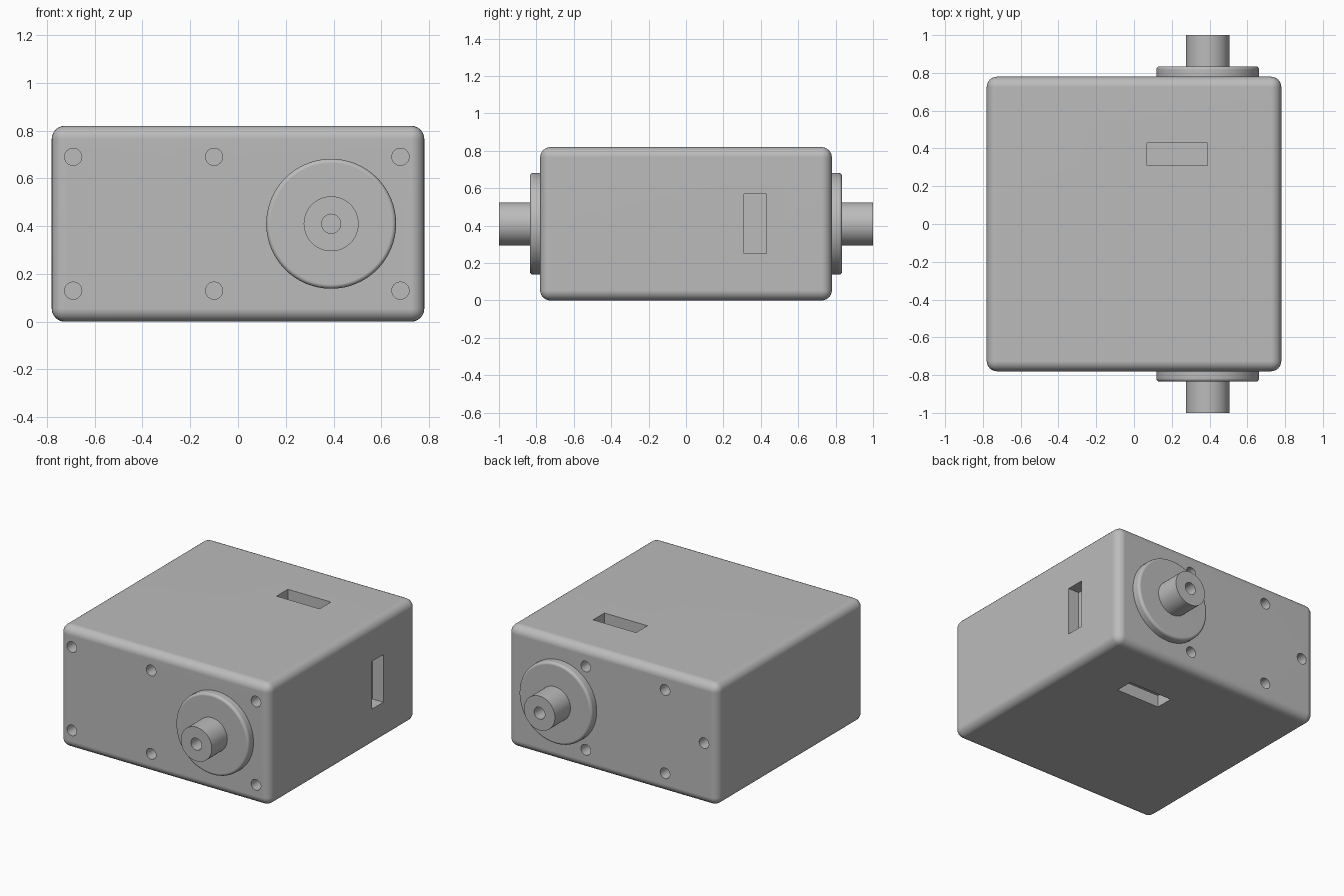
import bpy, bmesh, math
from mathutils import Matrix, Vector

cube = bpy.data.objects.get("Cube")
if cube:
    bpy.data.objects.remove(cube, do_unlink=True)

HALF, HEIGHT = 0.78, 0.82
MID = HEIGHT / 2
AXLE_X = 0.39

grey = bpy.data.materials.new("housing_grey")
grey.use_nodes = True
colour = (0.5, 0.5, 0.5, 1)
grey.diffuse_color = colour
grey.node_tree.nodes["Principled BSDF"].inputs["Base Color"].default_value = colour


def add_box(bm, centre, size):
    m = Matrix.Translation(centre) @ Matrix.Diagonal((*size, 1))
    bmesh.ops.create_cube(bm, size=1, matrix=m)


def add_rod(bm, x, z, y0, y1, radius, sides):
    """Cylinder lying along y."""
    m = Matrix.Translation((x, (y0 + y1) / 2, z)) @ Matrix.Rotation(math.pi / 2, 4, "X")
    bmesh.ops.create_cone(bm, cap_ends=True, segments=sides, radius1=radius,
                          radius2=radius, depth=abs(y1 - y0), matrix=m)


def make(name, bm):
    mesh = bpy.data.meshes.new(name)
    bm.to_mesh(mesh)
    bm.free()
    mesh.materials.append(grey)
    obj = bpy.data.objects.new(name, mesh)
    bpy.context.collection.objects.link(obj)
    return obj


def activate(obj):
    bpy.ops.object.select_all(action="DESELECT")
    obj.select_set(True)
    bpy.context.view_layer.objects.active = obj


def cut(obj, cutter):
    mod = obj.modifiers.new("cut", "BOOLEAN")
    mod.operation, mod.solver, mod.object = "DIFFERENCE", "EXACT", cutter
    activate(obj)
    bpy.ops.object.modifier_apply(modifier="cut")
    bpy.data.objects.remove(cutter, do_unlink=True)


def finish(obj):
    activate(obj)
    bpy.ops.object.shade_smooth_by_angle(angle=math.radians(35))
    mod = obj.modifiers.new("clean_shading", "WEIGHTED_NORMAL")
    mod.keep_sharp = True


# Rounded housing
bm = bmesh.new()
add_box(bm, (0, 0, MID), (2 * HALF, 2 * HALF, HEIGHT))
bmesh.ops.bevel(bm, geom=bm.edges[:], offset=0.055, segments=6,
                profile=0.5, affect="EDGES")
housing = make("housing", bm)

# Screw holes in front and back, mounting slots in top, bottom and side
bm = bmesh.new()
DEPTH = 0.1
for z in (0.13, 0.69):
    for x in (-0.69, -0.10, 0.68):
        add_rod(bm, x, z, -HALF - 0.05, -HALF + DEPTH, 0.036, 24)
    for x in (0.20, -0.39):
        add_rod(bm, x, z, HALF + 0.05, HALF - DEPTH, 0.036, 24)
add_rod(bm, -0.68, MID, HALF + 0.05, HALF - DEPTH, 0.036, 24)
SLOT = 0.08
for z in (0, HEIGHT):
    add_box(bm, (0.23, 0.37, z), (0.32, 0.12, 2 * SLOT))
add_box(bm, (HALF, 0.37, MID), (2 * SLOT, 0.12, 0.32))
cut(housing, make("housing_cutter", bm))
finish(housing)

# Flange and drilled output shaft on each end
for end, side in (("front", -1), ("back", 1)):
    bm = bmesh.new()
    add_rod(bm, AXLE_X, MID, side * (HALF - 0.02), side * 0.835, 0.272, 64)
    rim = [e for e in bm.edges if all(abs(v.co.y) > 0.83 for v in e.verts)]
    bmesh.ops.bevel(bm, geom=rim, offset=0.018, segments=4,
                    profile=0.5, affect="EDGES")
    finish(make(end + "_flange", bm))

    bm = bmesh.new()
    add_rod(bm, AXLE_X, MID, side * 0.8, side, 0.115, 48)
    shaft = make(end + "_shaft", bm)
    bm = bmesh.new()
    add_rod(bm, AXLE_X, MID, side * 0.88, side * 1.05, 0.04, 32)
    cut(shaft, make("shaft_cutter", bm))
    finish(shaft)
